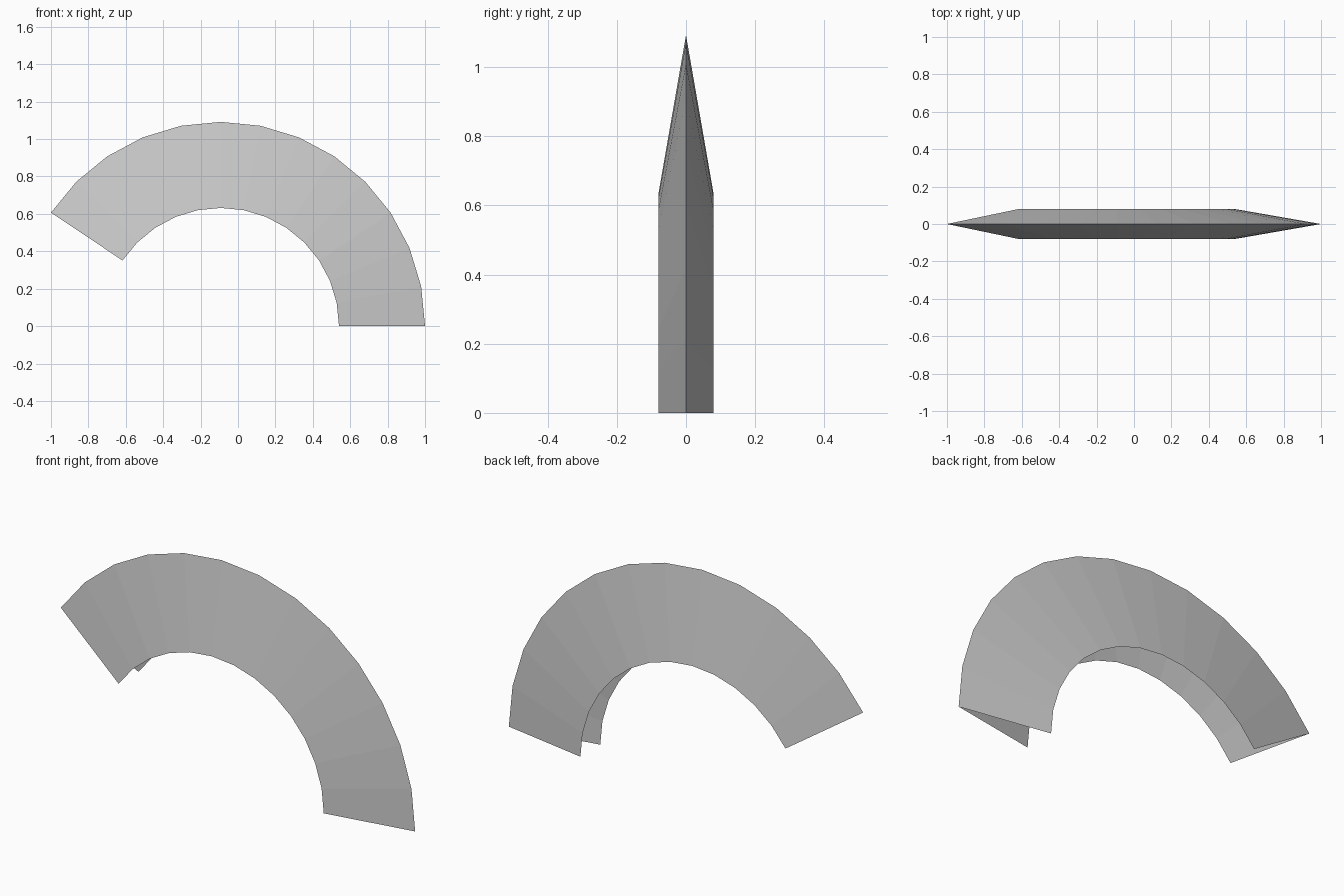
import bpy, bmesh
from math import sin, cos, radians

cube = bpy.data.objects.get("Cube")
if cube:
    bpy.data.objects.remove(cube, do_unlink=True)

# Plain grey surface
grey = bpy.data.materials.new("plain grey")
grey.use_nodes = True
colour = (0.6, 0.6, 0.6, 1)
grey.diffuse_color = colour
grey.node_tree.nodes["Principled BSDF"].inputs["Base Color"].default_value = colour

# Arc measurements
OUTER, INNER, HALF_WIDTH = 1.092, 0.632, 0.08
CENTRE_X, STEPS, STEP = -0.092, 13, radians(11.25)

# Open V cross-section (radius, y): the ridge points outward
profile = [(INNER, -HALF_WIDTH), (OUTER, 0), (INNER, HALF_WIDTH)]

# Sweep the V around the arc, leaving the inside and both ends open
bm = bmesh.new()
rings = [[bm.verts.new((CENTRE_X + r * cos(i * STEP), y, r * sin(i * STEP)))
          for r, y in profile] for i in range(STEPS + 1)]
for a, b in zip(rings, rings[1:]):
    for k in range(len(profile) - 1):
        bm.faces.new((a[k], a[k + 1], b[k + 1], b[k]))

mesh = bpy.data.meshes.new("curved_ridge_shell")
bm.to_mesh(mesh)
bm.free()
mesh.materials.append(grey)
shell = bpy.data.objects.new("curved_ridge_shell", mesh)
bpy.context.collection.objects.link(shell)
